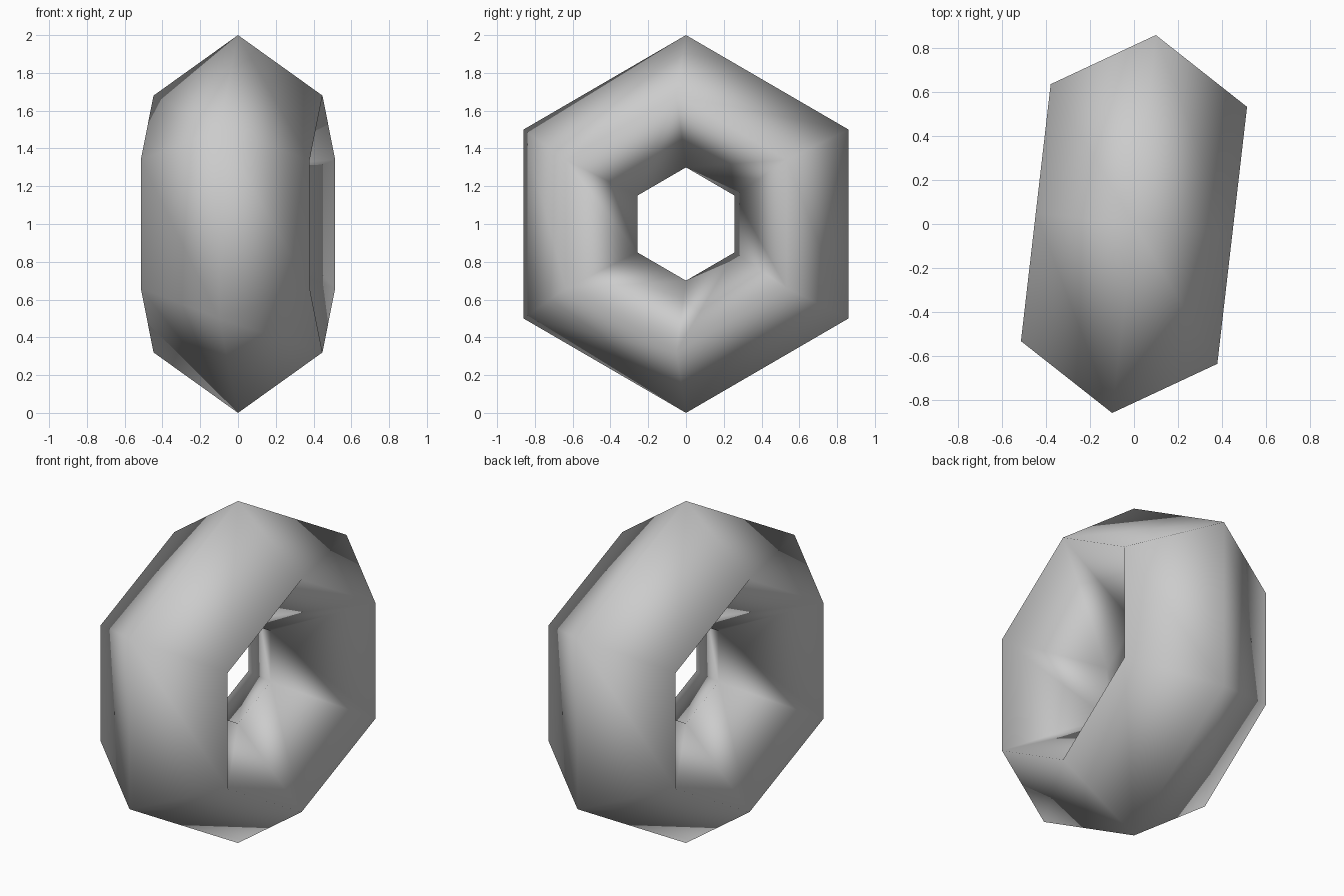
import bpy
import bmesh
from math import pi, radians
from mathutils import Matrix, Vector

cube = bpy.data.objects.get("Cube")
if cube:
    bpy.data.objects.remove(cube, do_unlink=True)

SIDES = 6
# Diamond cross-section: (distance along axle, radius)
PROFILE = [(0, 1.0), (0.45, 0.68), (0, 0.3), (-0.45, 0.68)]

grey = bpy.data.materials.new("plain grey")
grey.use_nodes = True
colour = (0.6, 0.6, 0.6, 1)
grey.diffuse_color = colour
grey.node_tree.nodes["Principled BSDF"].inputs["Base Color"].default_value = colour

# Hexagonal ring: turn the diamond around the x axis
bm = bmesh.new()
rings = []
for i in range(SIDES):
    turn = Matrix.Rotation(2 * pi * i / SIDES, 3, "X")
    rings.append([bm.verts.new(turn @ Vector((x, 0, r))) for x, r in PROFILE])

n = len(PROFILE)
for i, ring in enumerate(rings):
    following = rings[(i + 1) % SIDES]
    for j in range(n):
        k = (j + 1) % n
        bm.faces.new((ring[j], ring[k], following[k], following[j]))
bmesh.ops.recalc_face_normals(bm, faces=bm.faces)
for face in bm.faces:
    face.smooth = True

# Stand the ring on the floor, turned slightly about the vertical
bm.transform(Matrix.Translation((0, 0, 1)) @ Matrix.Rotation(radians(-6.6), 4, "Z"))

mesh = bpy.data.meshes.new("hexagonal_ring")
bm.to_mesh(mesh)
bm.free()
mesh.materials.append(grey)
ring_object = bpy.data.objects.new("hexagonal_ring", mesh)
bpy.context.collection.objects.link(ring_object)
